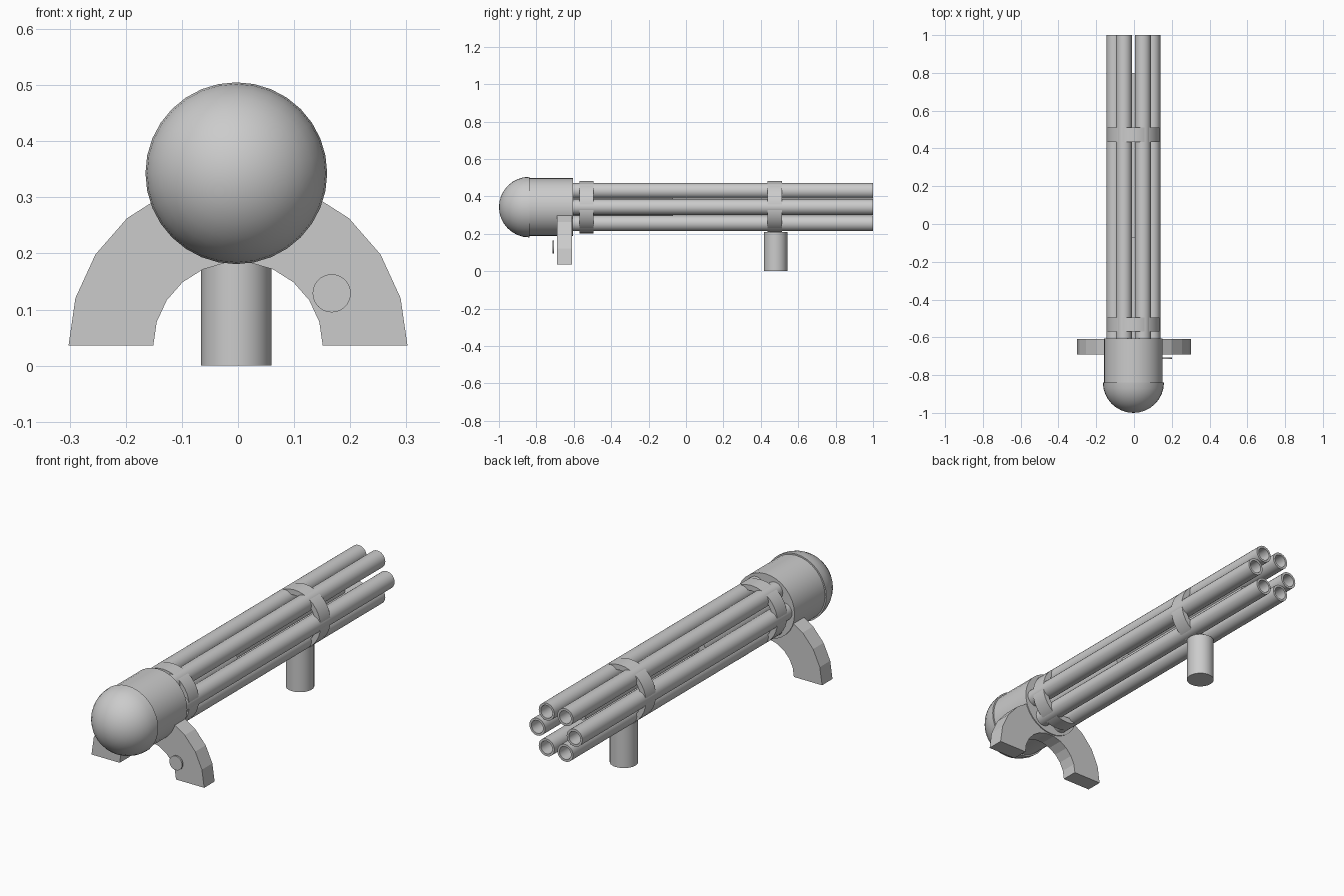
import bpy, bmesh, math
from mathutils import Vector

cube = bpy.data.objects.get("Cube")
if cube:
    bpy.data.objects.remove(cube, do_unlink=True)

metal = bpy.data.materials.new("grey_metal")
metal.use_nodes = True
metal.diffuse_color = (0.6, 0.6, 0.6, 1)
metal.node_tree.nodes["Principled BSDF"].inputs["Base Color"].default_value = (0.6, 0.6, 0.6, 1)

CX, CZ = -0.003, 0.343   # long axis of the bundle


def finish(name, bm, smooth=True):
    bmesh.ops.recalc_face_normals(bm, faces=bm.faces)
    mesh = bpy.data.meshes.new(name)
    bm.to_mesh(mesh)
    bm.free()
    mesh.materials.append(metal)
    ob = bpy.data.objects.new(name, mesh)
    bpy.context.collection.objects.link(ob)
    if smooth:
        bpy.ops.object.select_all(action='DESELECT')
        ob.select_set(True)
        bpy.context.view_layer.objects.active = ob
        bpy.ops.object.shade_smooth_by_angle(angle=math.radians(35))
    return ob


def lathe(name, profile, x=CX, z=CZ, steps=32, closed=False):
    """Spin (radius, y) points about an axis parallel to y."""
    bm = bmesh.new()
    pts = [bm.verts.new((x + r, y, z)) for r, y in profile]
    edges = [bm.edges.new(p) for p in zip(pts, pts[1:])]
    if closed:
        edges.append(bm.edges.new((pts[-1], pts[0])))
    bmesh.ops.spin(bm, geom=pts + edges, cent=(x, 0, z), axis=(0, 1, 0),
                   angle=math.tau, steps=steps)
    bmesh.ops.remove_doubles(bm, verts=bm.verts, dist=1e-5)
    return finish(name, bm)


def tube(name, outer, inner, y0, y1, **kw):
    return lathe(name, [(outer, y0), (outer, y1), (inner, y1), (inner, y0)], closed=True, **kw)


def rod(name, r, y0, y1, **kw):
    return lathe(name, [(0, y0), (r, y0), (r, y1), (0, y1)], **kw)


# Rounded nose with a slight lip over the housing
arc = [math.pi / 2 * i / 8 for i in range(9)]
lathe("nose_dome", [(0.162 * math.sin(a), -0.838 - 0.162 * math.cos(a)) for a in arc] + [(0, -0.838)])
rod("housing", 0.155, -0.85, -0.605)

# Six hollow barrels around the axis
for i in range(6):
    a = math.tau * i / 6
    tube(f"barrel_{i + 1}", 0.042, 0.031, -0.62, 1.0,
         x=CX + 0.1 * math.cos(a), z=CZ + 0.1 * math.sin(a), steps=24)

# Spindle inside the bundle
rod("spindle", 0.052, -0.62, -0.07)
rod("spindle_tip", 0.018, -0.08, 0.8, steps=16)

# Clamp bands
tube("rear_band", 0.1405, 0.115, -0.57, -0.495)
tube("front_band", 0.1405, 0.115, 0.435, 0.512)

# Upright grip below the front band
bm = bmesh.new()
bmesh.ops.create_cone(bm, cap_ends=True, segments=32, radius1=0.0625, radius2=0.0625, depth=0.21)
bmesh.ops.translate(bm, verts=bm.verts, vec=(CX, 0.479, 0.105))
finish("grip", bm)

# Arched stand under the housing
bm = bmesh.new()
N = 11
outline = [(r * math.cos(t), 0.036 + h * math.sin(t))
           for r, h, order in ((0.302, 0.3, range(N + 1)), (0.151, 0.149, range(N, -1, -1)))
           for t in (math.pi * k / N for k in order)]
face = bm.faces.new([bm.verts.new((x, -0.69, z)) for x, z in outline])
side = bmesh.ops.extrude_face_region(bm, geom=[face])
bmesh.ops.translate(bm, verts=[v for v in side["geom"] if isinstance(v, bmesh.types.BMVert)],
                    vec=Vector((0, 0.08, 0)))
finish("arched_stand", bm, smooth=False)

# Small round button in front of the stand's left leg
rod("button", 0.034, -0.715, -0.707, x=0.167, z=0.129)
